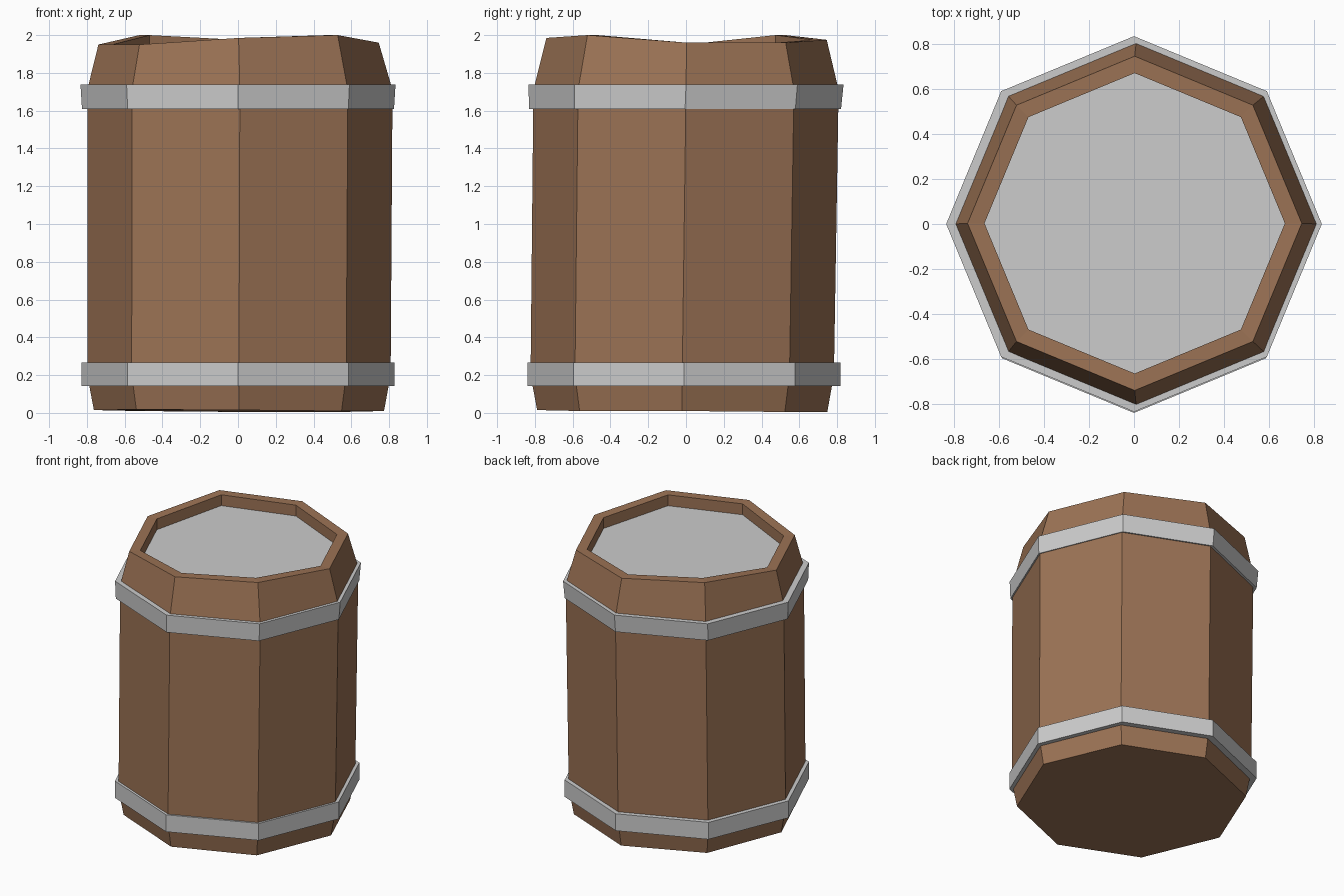
import bpy, bmesh, math

if "Cube" in bpy.data.objects:
    bpy.data.objects.remove(bpy.data.objects["Cube"])

N = 8


def material(name, rgb):
    m = bpy.data.materials.new(name)
    m.diffuse_color = (*rgb, 1)
    m.use_nodes = True
    m.node_tree.nodes["Principled BSDF"].inputs["Base Color"].default_value = m.diffuse_color
    return m


def ring(bm, r, z, dx=0.0, dy=0.0):
    """Octagon with corners on the axes; z is a height or one height per corner."""
    zs = z if isinstance(z, (list, tuple)) else [z] * N
    return [bm.verts.new((r * math.cos(i * math.tau / N) + dx,
                          r * math.sin(i * math.tau / N) + dy, zs[i])) for i in range(N)]


def loft(name, rings, mat=None, cap=None, closed=False):
    bm = bmesh.new()
    loops = [ring(bm, *r) for r in rings]
    pairs = list(zip(loops, loops[1:]))
    if closed:
        pairs.append((loops[-1], loops[0]))
    for a, b in pairs:
        for i in range(N):
            j = (i + 1) % N
            bm.faces.new((a[i], a[j], b[j], b[i]))
    if cap == "bottom":
        bm.faces.new(loops[0][::-1])
    elif cap == "top":
        bm.faces.new(loops[-1])
    me = bpy.data.meshes.new(name)
    bm.to_mesh(me)
    bm.free()
    ob = bpy.data.objects.new(name, me)
    bpy.context.collection.objects.link(ob)
    if mat:
        me.materials.append(mat)
    return ob


wood = material("wood", (0.33, 0.17, 0.09))

# Uneven heights of the rim, counter-clockwise from +x
rim = [1.96, 1.96, 1.975, 2.0, 1.95, 1.95, 1.985, 2.0]
foot = [0.01, 0.005, 0.005, 0.01, 0.015, 0.018, 0.015, 0.01]
lid_z = [z - 0.08 for z in rim]

# Wooden body, rim and inner wall
loft("barrel_body", [
    (0.768, foot, 0.005, -0.02),
    (0.803, 0.20, 0.005, -0.02),
    (0.808, 1.71, 0.01, 0.0),
    (0.742, rim, 0.003, 0.003),
    (0.667, rim, 0.003, 0.003),
    (0.667, lid_z, 0.003, 0.003),
], wood, cap="bottom")

# Recessed lid
loft("lid", [(0.667, lid_z, 0.003, 0.003)], cap="top")

# Hoops
for name, z0, z1, r0, r1, dy0, dy1 in (
        ("lower_hoop", 0.143, 0.268, 0.829, 0.829, -0.01, -0.01),
        ("upper_hoop", 1.61, 1.738, 0.826, 0.834, -0.005, 0.0)):
    loft(name, [(r0, z0, 0, dy0), (r1, z1, 0, dy1),
                (r1 - 0.05, z1, 0, dy1), (r0 - 0.05, z0, 0, dy0)], closed=True)
